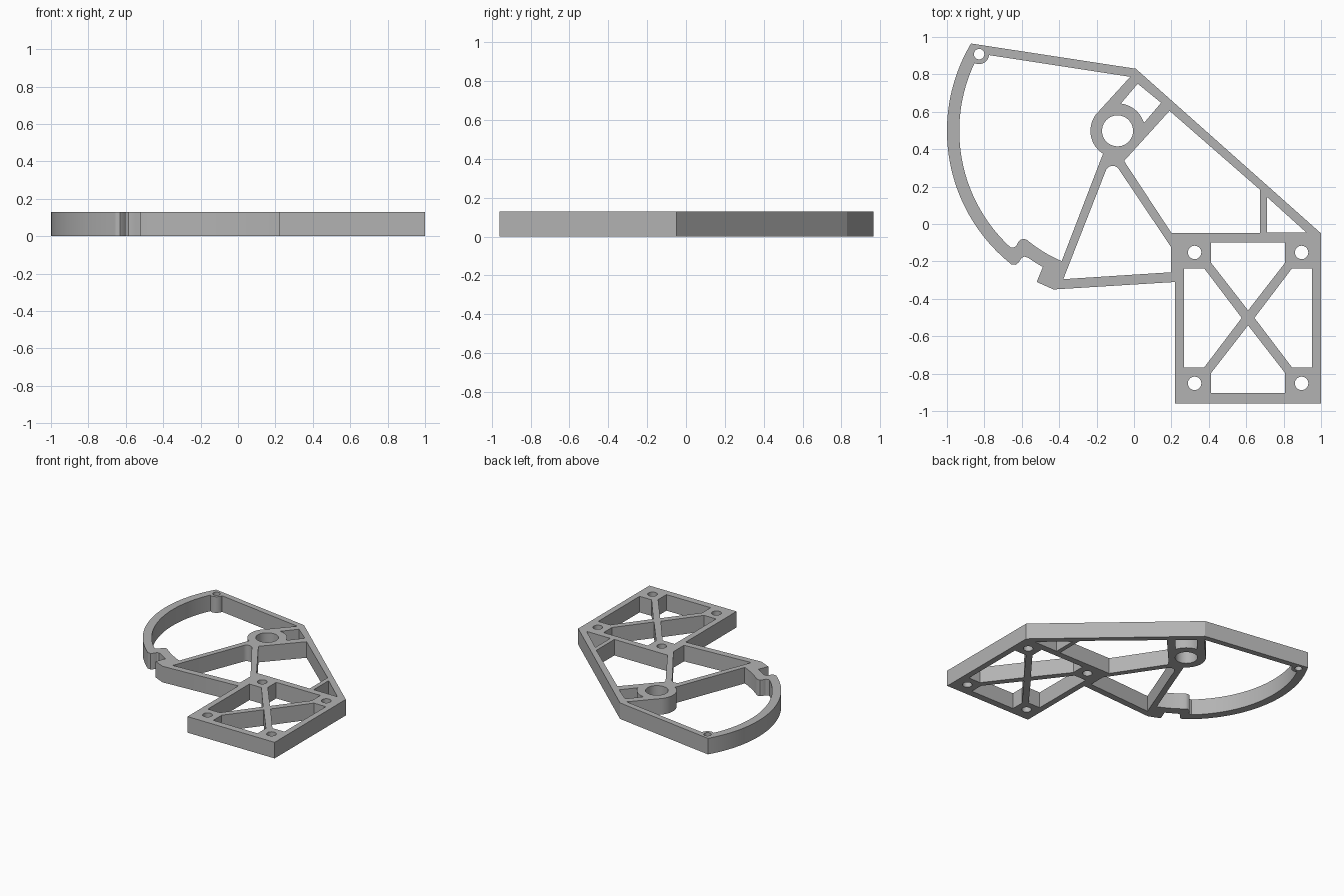
import bpy, bmesh, math

if "Cube" in bpy.data.objects:
    bpy.data.objects.remove(bpy.data.objects["Cube"])

HEIGHT = 0.13
PIVOT = (-0.088, 0.498)
PIN = (-0.828, 0.908)
SQUARE = (0.61, -0.502)

grey = bpy.data.materials.new("plain grey")
grey.use_nodes = True
grey.diffuse_color = (0.45, 0.45, 0.45, 1)
grey.node_tree.nodes["Principled BSDF"].inputs["Base Color"].default_value = (0.45, 0.45, 0.45, 1)


def arc(centre, radius, start, end, steps):
    """Points along an arc, angles in degrees."""
    angles = [math.radians(start + (end - start) * i / steps) for i in range(steps + 1)]
    return [(centre[0] + radius * math.cos(a), centre[1] + radius * math.sin(a)) for a in angles]


def circle(centre, radius, steps=40):
    return arc(centre, radius, 0, 360, steps)[:-1]


def angle_to(centre, x, y):
    return math.degrees(math.atan2(y - centre[1], x - centre[0])) % 360


def flip(points, axis):
    """Mirror a loop across the middle of the square mount."""
    return [tuple(2 * SQUARE[k] - p[k] if k == axis else p[k] for k in (0, 1)) for p in points]


# Outer silhouette: straight back edges, square mount, stop tab, curved guard
outline = [(0.01, 0.83), (1, -0.05), (1, -0.96), (0.22, -0.96), (0.22, -0.31),
           (-0.43, -0.35), (-0.52, -0.31), (-0.487, -0.228)]
outline += arc(PIVOT, 0.83, 241, 235, 4)
outline += [(-0.585, -0.174), (-0.6, -0.18), (-0.618, -0.207), (-0.632, -0.218), (-0.645, -0.217)]
outline += arc(PIVOT, 0.912, 231.5, 149.2, 48)

# Large opening between the guard and the pivot arm
guard = arc(PIVOT, 0.846, 154.5, 227.5, 44)
guard += [(-0.643, -0.126), (-0.63, -0.118), (-0.618, -0.095), (-0.605, -0.083),
          (-0.588, -0.08), (-0.573, -0.085)]
guard += arc(PIVOT, 0.758, 232, 246.8, 10)
guard += arc(PIVOT, 0.145, angle_to(PIVOT, -0.166, 0.375), angle_to(PIVOT, -0.19, 0.605), 20)
guard += [(-0.02, 0.787), (-0.775, 0.903)]
guard += arc(PIN, 0.053, -6, -115, 14)

# Small opening beside the pivot boss
boss_gap = [(0.02, 0.75), (0.145, 0.648), (0.053, 0.54)]
boss_gap += arc(PIVOT, 0.147, 17, 83, 14)

# Openings between the struts
upper_gap = [(0.19, 0.605), (0.675, 0.182), (0.675, -0.048), (0.2, -0.048), (-0.053, 0.337)]
corner_gap = [(0.71, 0.145), (0.922, -0.046), (0.71, -0.046)]
arm_gap = [(0.198, -0.123), (0.198, -0.258), (-0.378, -0.295)]
arm_gap += arc((-0.114, 0.272), 0.039, 159, 34, 12)

# Square mount: four windows around a cross, and four screw holes
top_window = [(0.412, -0.1), (0.808, -0.1), (0.808, -0.207), (0.61, -0.462), (0.412, -0.207)]
left_window = [(0.268, -0.237), (0.375, -0.237), (0.576, -0.502), (0.375, -0.767), (0.268, -0.767)]
windows = [top_window, flip(top_window, 1), left_window, flip(left_window, 0)]
screws = [circle((SQUARE[0] + sx * 0.286, SQUARE[1] + sy * 0.35), 0.036, 28)
          for sx in (-1, 1) for sy in (-1, 1)]

loops = [outline, guard, boss_gap, upper_gap, corner_gap, arm_gap,
         circle(PIVOT, 0.083), circle(PIN, 0.028, 24)] + windows + screws

# Fill the nested loops and give the plate its thickness
curve = bpy.data.curves.new("bracket_frame", "CURVE")
curve.dimensions = "2D"
curve.fill_mode = "BOTH"
curve.extrude = HEIGHT / 2
for loop in loops:
    spline = curve.splines.new("POLY")
    spline.points.add(len(loop) - 1)
    for point, (x, y) in zip(spline.points, loop):
        point.co = (x, y, 0, 1)
    spline.use_cyclic_u = True
frame = bpy.data.objects.new("bracket_frame", curve)
bpy.context.collection.objects.link(frame)
bpy.ops.object.select_all(action="DESELECT")
frame.select_set(True)
bpy.context.view_layer.objects.active = frame
bpy.ops.object.convert(target="MESH")

# Weld the caps to the walls and rest the plate on the ground
mesh = frame.data
bm = bmesh.new()
bm.from_mesh(mesh)
bmesh.ops.remove_doubles(bm, verts=bm.verts, dist=0.0005)
bmesh.ops.translate(bm, verts=bm.verts, vec=(0, 0, HEIGHT / 2))
bmesh.ops.recalc_face_normals(bm, faces=bm.faces)
bm.to_mesh(mesh)
bm.free()
mesh.materials.clear()
mesh.materials.append(grey)
bpy.ops.object.shade_smooth_by_angle(angle=math.radians(30))
